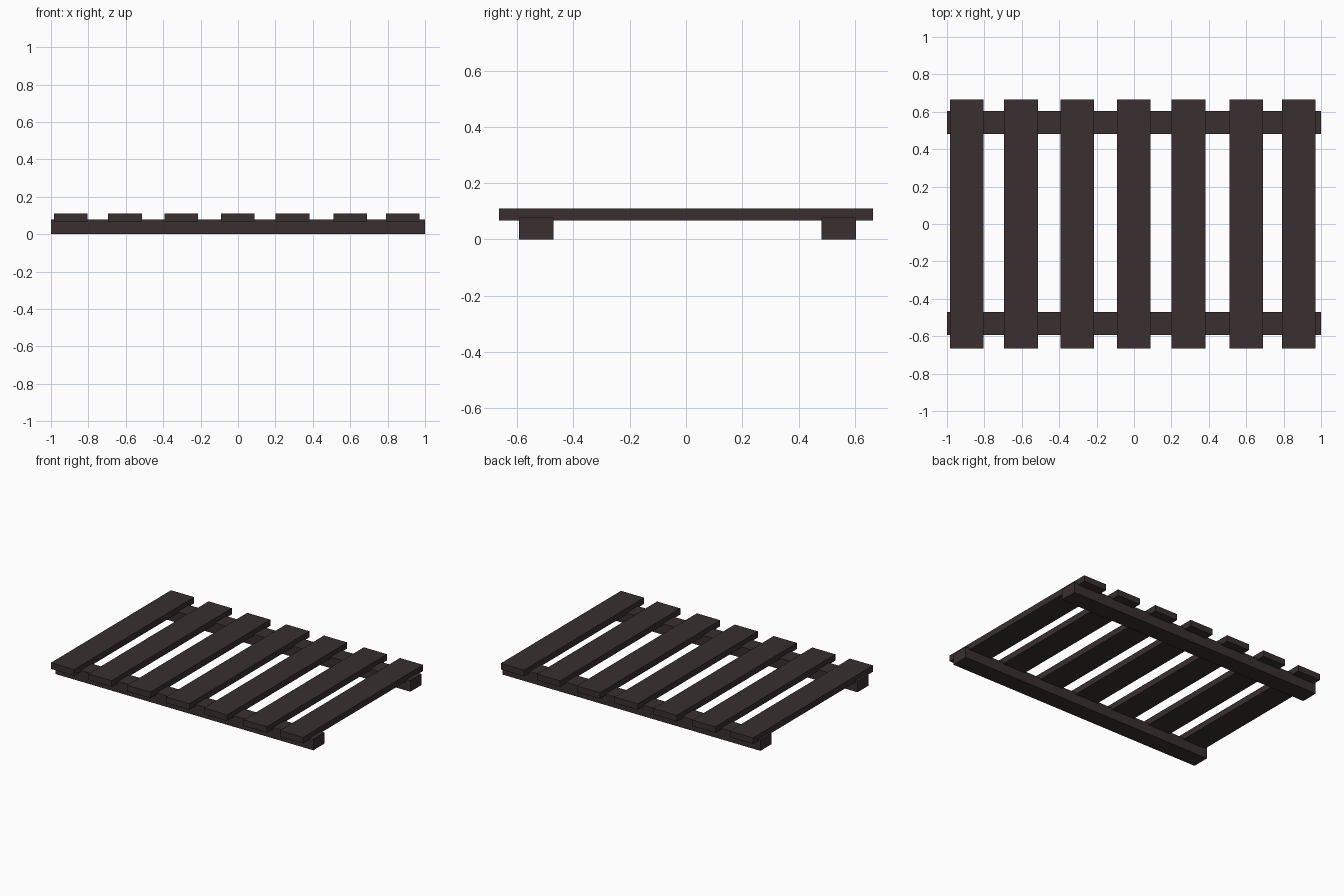
import bpy

if "Cube" in bpy.data.objects:
    bpy.data.objects.remove(bpy.data.objects["Cube"])

wood = bpy.data.materials.new("dark brown wood")
wood.diffuse_color = (0.04, 0.028, 0.029, 1)
wood.use_nodes = True
wood.node_tree.nodes["Principled BSDF"].inputs["Base Color"].default_value = wood.diffuse_color


def box(name, x0, x1, y0, y1, z0, z1):
    bpy.ops.mesh.primitive_cube_add(
        size=1, location=((x0 + x1) / 2, (y0 + y1) / 2, (z0 + z1) / 2))
    ob = bpy.context.object
    ob.name = name
    ob.scale = (x1 - x0, y1 - y0, z1 - z0)
    bpy.ops.object.transform_apply(location=False, rotation=False, scale=True)
    ob.data.materials.append(wood)
    return ob


# two long support rails
box("front_rail", -1, 1, -0.594, -0.471, 0, 0.078)
box("back_rail", -1, 1, 0.481, 0.604, 0, 0.078)

# seven slats laid across the rails, slightly unevenly spaced
for i, x in enumerate((-0.895, -0.604, -0.304, -0.002, 0.291, 0.6, 0.88)):
    box(f"slat_{i + 1}", x - 0.09, x + 0.09, -0.665, 0.665, 0.067, 0.11)
